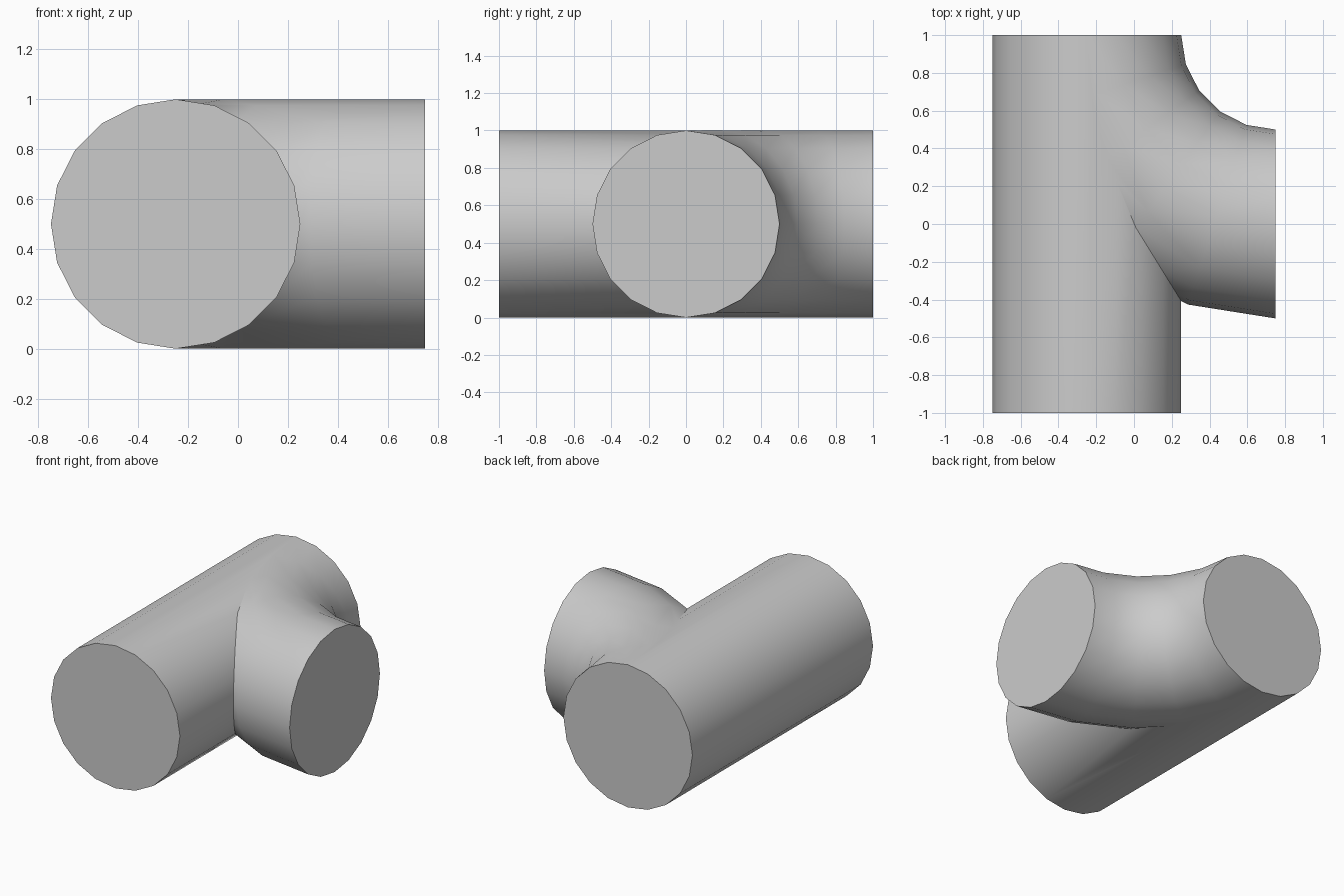
import bpy, bmesh
from math import sin, cos, pi, radians

if "Cube" in bpy.data.objects:
    bpy.data.objects.remove(bpy.data.objects["Cube"])

SIDES, R, BEND = 20, 0.5, 1.0


def ring(theta, y0=1.0):
    """Circular section swung by theta about the bend axis at (0.75, y0)."""
    pts = []
    for i in range(SIDES):
        a = 2 * pi * i / SIDES
        r = BEND + R * cos(a)
        pts.append((0.75 - r * cos(theta), y0 - r * sin(theta), 0.5 + R * sin(a)))
    return pts


def tube(name, rings):
    """Closed solid lofted through the rings."""
    bm = bmesh.new()
    loops = [[bm.verts.new(p) for p in r] for r in rings]
    for a, b in zip(loops, loops[1:]):
        for i in range(SIDES):
            j = (i + 1) % SIDES
            bm.faces.new((a[i], a[j], b[j], b[i]))
    bm.faces.new(loops[0])
    bm.faces.new(loops[-1])
    bmesh.ops.recalc_face_normals(bm, faces=bm.faces)
    me = bpy.data.meshes.new(name)
    bm.to_mesh(me)
    bm.free()
    ob = bpy.data.objects.new(name, me)
    bpy.context.collection.objects.link(ob)
    return ob


# straight run and the swept quarter-bend branch
pipe = tube("pipe_junction", [ring(0, -1.0), ring(0, 1.0)])
elbow = tube("elbow_branch", [ring(radians(18 * k)) for k in range(6)])

# merge both into one solid
mod = pipe.modifiers.new("union", 'BOOLEAN')
mod.operation = 'UNION'
mod.solver = 'EXACT'
mod.object = elbow
bpy.context.view_layer.objects.active = pipe
bpy.ops.object.select_all(action='DESELECT')
pipe.select_set(True)
bpy.ops.object.modifier_apply(modifier=mod.name)
bpy.data.objects.remove(elbow)

# smooth walls, sharp caps and seam
bpy.ops.object.shade_smooth_by_angle(angle=radians(30))
